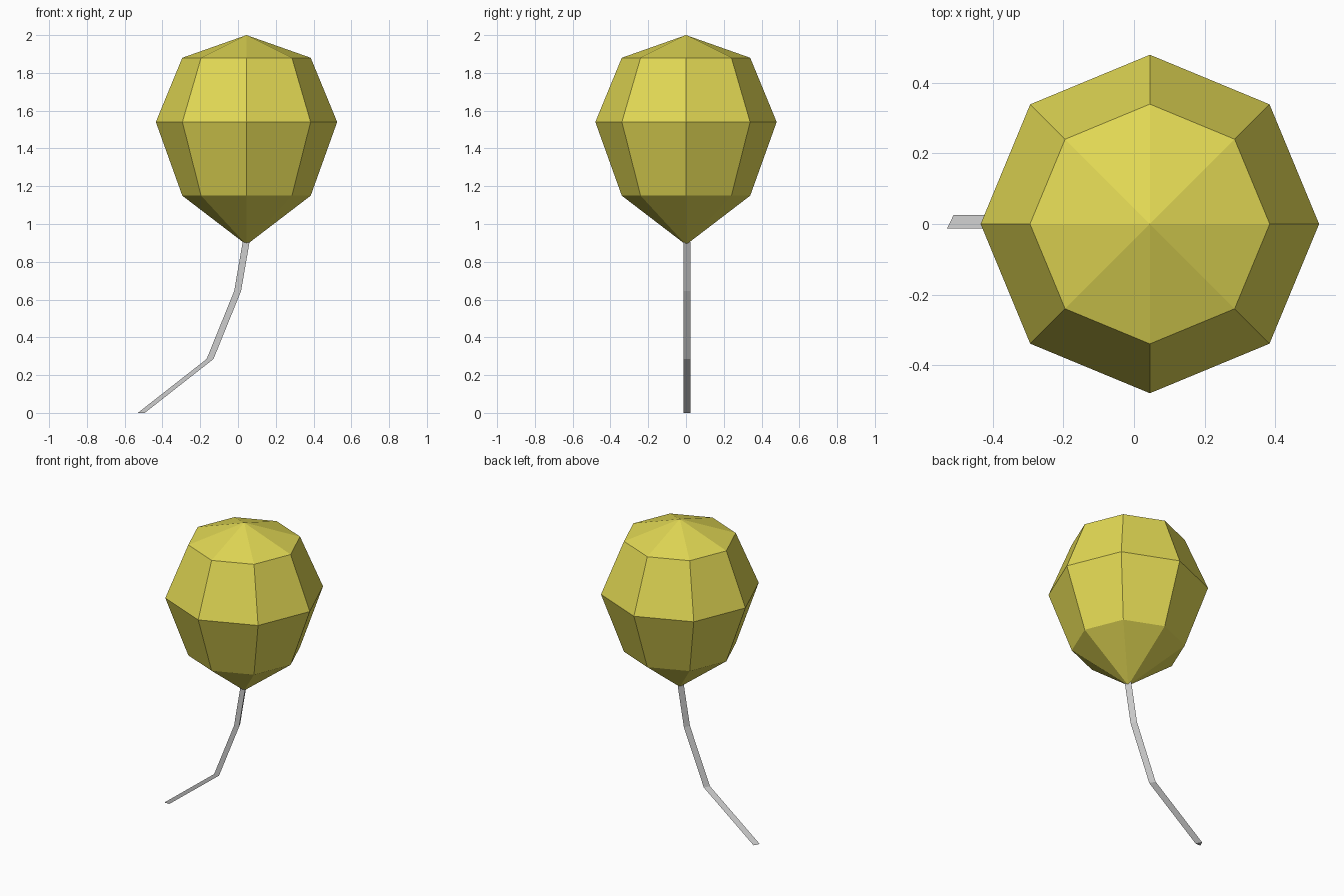
import bpy, bmesh, math

if "Cube" in bpy.data.objects:
    bpy.data.objects.remove(bpy.data.objects["Cube"])


def material(name, color):
    m = bpy.data.materials.new(name)
    m.diffuse_color = (*color, 1)
    m.use_nodes = True
    m.node_tree.nodes["Principled BSDF"].inputs["Base Color"].default_value = m.diffuse_color
    return m


def add_object(name, bm, mat):
    bmesh.ops.recalc_face_normals(bm, faces=bm.faces)
    me = bpy.data.meshes.new(name)
    bm.to_mesh(me)
    bm.free()
    me.materials.append(mat)
    ob = bpy.data.objects.new(name, me)
    bpy.context.collection.objects.link(ob)


def loft(name, sections, sides, start, mat, tips=()):
    """Stack horizontal rings (x, z, rx, ry); close with tip points or caps."""
    bm = bmesh.new()
    rings = []
    for x, z, rx, ry in sections:
        angles = [start + math.tau * i / sides for i in range(sides)]
        rings.append([bm.verts.new((x + rx * math.cos(a), ry * math.sin(a), z)) for a in angles])
    for lo, hi in zip(rings, rings[1:]):
        for i in range(sides):
            j = (i + 1) % sides
            bm.faces.new((lo[i], lo[j], hi[j], hi[i]))
    if tips:
        for ring, tip in zip((rings[0], rings[-1]), tips):
            v = bm.verts.new(tip)
            for i in range(sides):
                bm.faces.new((ring[i], ring[(i + 1) % sides], v))
    else:
        bm.faces.new(rings[0])
        bm.faces.new(rings[-1])
    add_object(name, bm, mat)


yellow = material("balloon yellow", (0.76, 0.69, 0.089))
grey = material("string grey", (0.61, 0.61, 0.61))

# Eight-sided balloon, pointed at top and bottom
CX = 0.045
loft("balloon",
     [(CX, 1.15, 0.34, 0.34), (CX, 1.54, 0.48, 0.48), (CX, 1.88, 0.34, 0.34)],
     8, 0, yellow, tips=((CX, 0, 0.89), (CX, 0, 2.0)))

# Three-sided bent string with one flat side to the front
path = [(-0.512, 0.0), (-0.148, 0.285), (-0.002, 0.645), (0.043, 0.905)]
loft("string", [(x, z, 0.021, 0.025) for x, z in path], 3, math.pi / 2, grey)
